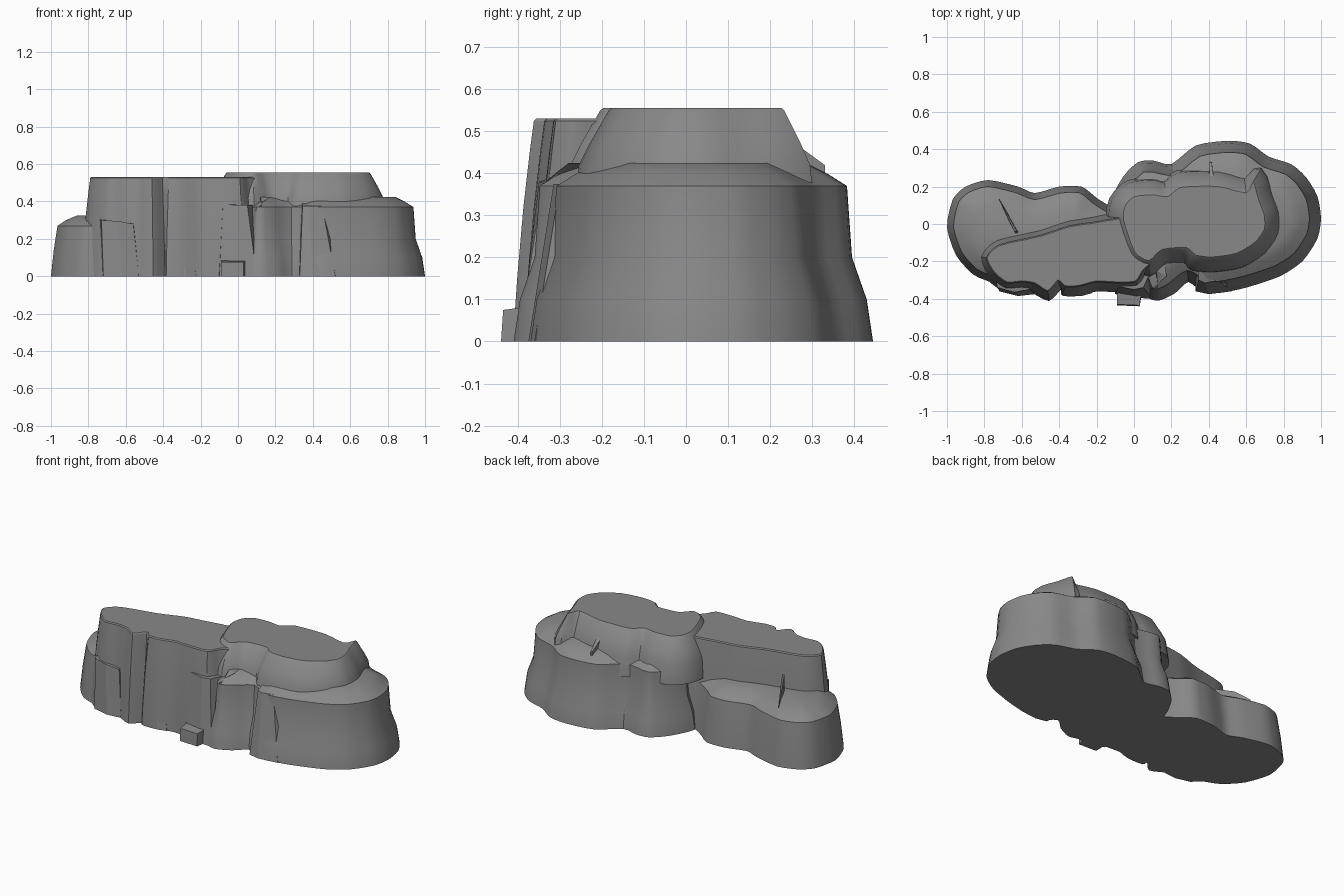
import bpy, bmesh, math
from mathutils import Vector

if "Cube" in bpy.data.objects:
    bpy.data.objects.remove(bpy.data.objects["Cube"])

stone = bpy.data.materials.new("grey stone")
stone.use_nodes = True
grey = (0.25, 0.25, 0.25, 1)
stone.diffuse_color = grey
stone.node_tree.nodes["Principled BSDF"].inputs["Base Color"].default_value = grey


def rounded(points, steps=3):
    """Closed smooth curve through the outline points."""
    p = [Vector(q) for q in points]
    n, out = len(p), []
    for i in range(n):
        a, b, c, d = (p[(i + k) % n] for k in (-1, 0, 1, 2))
        for s in range(steps):
            t = s / steps
            m1, m2 = (c - a) * 0.35, (d - b) * 0.35
            out.append(b * (2*t**3 - 3*t*t + 1) + m1 * (t**3 - 2*t*t + t)
                       + c * (3*t*t - 2*t**3) + m2 * (t**3 - t*t))
    return out


def inset(ring, dist):
    """Move a clockwise ring inwards, outwards if negative."""
    n, out = len(ring), []
    for i, p in enumerate(ring):
        t = (ring[(i + 3) % n] - ring[i - 3]).normalized()
        out.append(p + Vector((t.y, -t.x)) * dist)
    return out


def loft(name, outline, layers, steps=3, angle=32):
    """Stack inset copies of an outline; layers are (height, inset)."""
    ring = rounded(outline, steps)
    bm = bmesh.new()
    rows = [[bm.verts.new((p.x, p.y, z)) for p in inset(ring, d)] for z, d in layers]
    n = len(ring)
    for low, high in zip(rows, rows[1:]):
        for i in range(n):
            j = (i + 1) % n
            bm.faces.new((low[i], low[j], high[j], high[i]))
    bm.faces.new(rows[0])
    bm.faces.new(rows[-1])
    bmesh.ops.recalc_face_normals(bm, faces=bm.faces)
    mesh = bpy.data.meshes.new(name)
    bm.to_mesh(mesh)
    bm.free()
    obj = bpy.data.objects.new(name, mesh)
    bpy.context.collection.objects.link(obj)
    mesh.materials.append(stone)
    bpy.ops.object.select_all(action='DESELECT')
    obj.select_set(True)
    bpy.context.view_layer.objects.active = obj
    bpy.ops.object.shade_smooth_by_angle(angle=math.radians(angle))
    return obj


def block(name, corners, layers):
    """Straight-sided slab: (x, y) at the foot, (x, y, z) at the top."""
    k = len(corners)
    mesh = bpy.data.meshes.new(name)
    verts = [(x, y, 0) for x, y in corners] + list(layers)
    sides = [(i, (i + 1) % k, (i + 1) % k + k, i + k) for i in range(k)]
    mesh.from_pydata(verts, [], sides + [tuple(range(k))[::-1], tuple(range(k, 2*k))])
    mesh.materials.append(stone)
    obj = bpy.data.objects.new(name, mesh)
    bpy.context.collection.objects.link(obj)


# Lower ledge of the larger, left-hand rock
loft("left_ledge", [
    (-.13, .1), (-.06, .25), (.02, .33), (.1, .34), (.2, .32), (.33, .42), (.5, .445),
    (.62, .43), (.72, .36), (.84, .32), (.92, .25), (.98, .15), (1, .03), (.98, -.08),
    (.9, -.2), (.78, -.28), (.6, -.34), (.45, -.37), (.36, -.36), (.29, -.31), (.22, -.37),
    (.13, -.41), (.05, -.38), (0, -.25), (-.05, -.05)],
    [(0, 0), (.1, .015), (.2, .05), (.37, .062), (.4, .11), (.425, .16)])

# Upper plateau of the left-hand rock
loft("left_plateau", [
    (-.06, .02), (-.05, .1), (0, .15), (.1, .16), (.18, .15), (.25, .2), (.45, .205),
    (.6, .17), (.64, .23), (.67, .13), (.7, .05), (.7, -.03), (.65, -.1), (.55, -.16),
    (.42, -.18), (.33, -.17), (.28, -.13), (.15, -.14), (.08, -.2), (0, -.15)],
    [(.3, -.09), (.42, -.075), (.47, -.05), (.55, -.004), (.556, .004)])

# Lower ledge of the narrower, right-hand rock
loft("right_ledge", [
    (-1, -.02), (-.97, .13), (-.9, .2), (-.78, .235), (-.62, .2), (-.53, .165), (-.4, .2),
    (-.28, .2), (-.2, .14), (-.12, .09), (.05, 0), (.05, -.25), (-.2, -.28), (-.5, -.3),
    (-.68, -.35), (-.77, -.31), (-.86, -.27), (-.95, -.17)],
    [(0, 0), (.14, .015), (.27, .035), (.3, .08), (.325, .14)])

# Tall cliff of the right-hand rock
loft("right_cliff", [
    (-.79, -.18), (-.72, -.11), (-.5, -.06), (-.35, -.01), (-.22, .01), (-.1, .03),
    (.05, .04), (.1, -.1), (.1, -.2), (.05, -.25), (.01, -.31), (-.1, -.315), (-.2, -.31),
    (-.3, -.335), (-.37, -.335), (-.405, -.305), (-.46, -.362), (-.53, -.32), (-.6, -.31),
    (-.68, -.315), (-.75, -.26)],
    [(0, -.05), (.15, -.04), (.32, -.025), (.45, -.01), (.525, 0), (.531, .006)])

# Broken slabs along the cliff foot
block("end_slab", [(-.74, -.25), (-.72, -.36), (-.62, -.385), (-.53, -.375), (-.52, -.25)],
      [(-.75, -.25, .31), (-.73, -.34, .3), (-.64, -.365, .295), (-.56, -.35, .28), (-.54, -.25, .3)])
block("middle_slab", [(-.38, -.28), (-.36, -.38), (-.28, -.385), (-.225, -.37), (-.22, -.28)],
      [(-.36, -.28, .27), (-.34, -.355, .25), (-.3, -.36, .24), (-.25, -.35, .18), (-.24, -.28, .2)])
block("centre_slab", [(-.12, -.25), (-.1, -.375), (.02, -.395), (.1, -.4), (.14, -.25)],
      [(-.1, -.25, .39), (-.08, -.335, .385), (0, -.35, .38), (.05, -.34, .38), (.1, -.23, .38)])
block("front_slab", [(.32, -.25), (.33, -.36), (.4, -.375), (.52, -.36), (.56, -.25)],
      [(.34, -.22, .4), (.345, -.3, .375), (.38, -.315, .375), (.45, -.3, .375), (.5, -.22, .4)])
block("loose_stone", [(-.09, -.435), (.03, -.44), (.045, -.36), (-.09, -.36)],
      [(-.09, -.43, .075), (.03, -.435, .075), (.04, -.36, .085), (-.09, -.36, .085)])

# Thin upright shards on the back ledges
block("right_shard", [(-.74, .15), (-.62, -.07), (-.6, -.06), (-.66, .06)],
      [(-.725, .14, .31), (-.64, -.04, .42), (-.625, -.04, .42), (-.68, .06, .38)])
block("left_shard", [(.39, .22), (.4, .36), (.42, .35), (.45, .22)],
      [(.4, .22, .49), (.405, .33, .42), (.415, .33, .42), (.43, .22, .5)])
